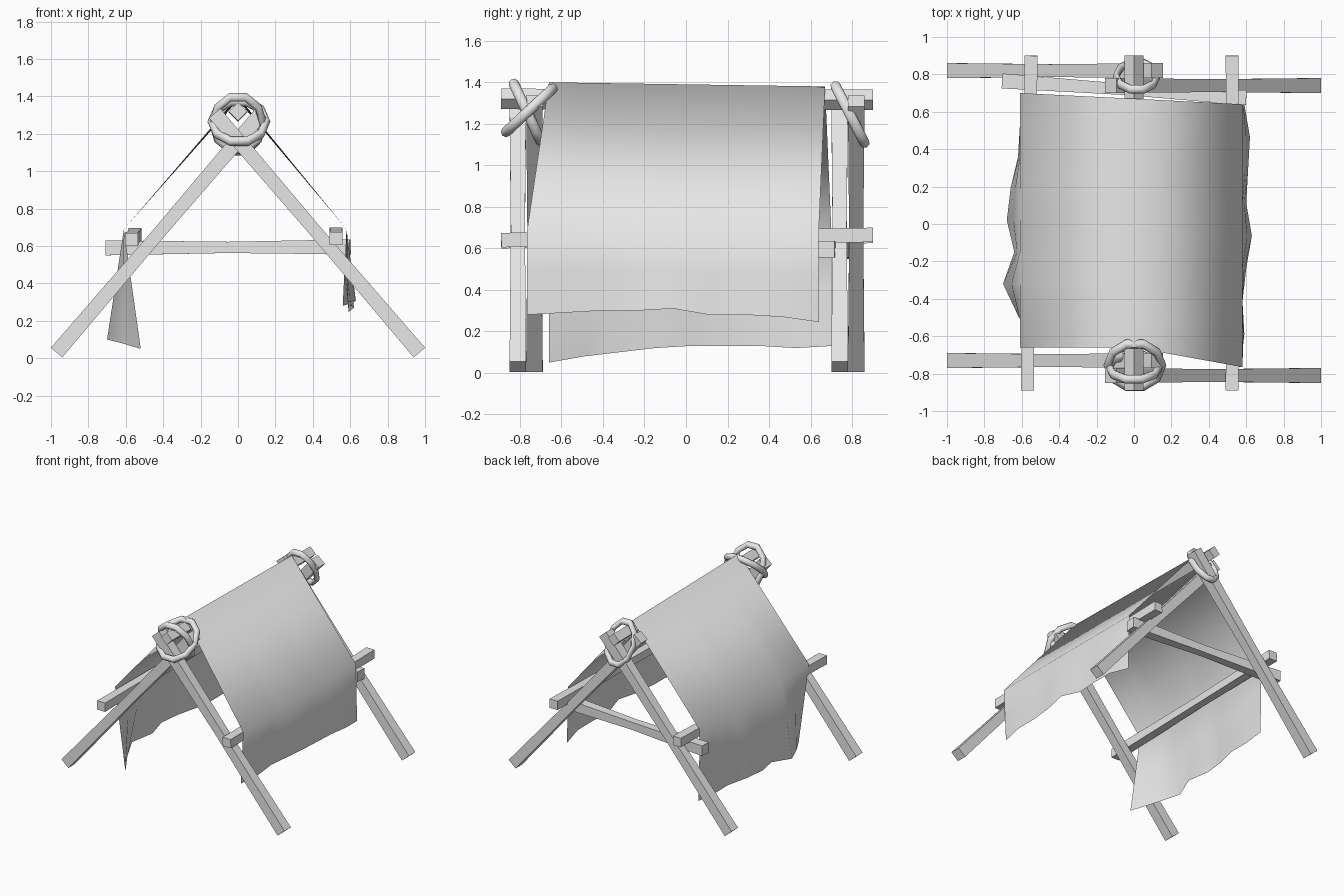
import bpy, bmesh, math
from mathutils import Vector

cube = bpy.data.objects.get("Cube")
if cube:
    bpy.data.objects.remove(cube)

GREY = (0.8, 0.8, 0.8, 1)
mat = bpy.data.materials.new("plain_grey")
mat.use_nodes = True
mat.diffuse_color = GREY
mat.node_tree.nodes["Principled BSDF"].inputs["Base Color"].default_value = GREY


def finish(name, bm, smooth=False):
    bmesh.ops.recalc_face_normals(bm, faces=bm.faces)
    for f in bm.faces:
        f.smooth = smooth
    mesh = bpy.data.meshes.new(name)
    bm.to_mesh(mesh)
    bm.free()
    mesh.materials.append(mat)
    obj = bpy.data.objects.new(name, mesh)
    bpy.context.collection.objects.link(obj)
    return obj


def beam(name, a, b, size, up, roll=0, waist=0.85):
    """Square rough-cut timber from a to b, slimmer at the middle."""
    a, b = Vector(a), Vector(b)
    axis = (b - a).normalized()
    side = axis.cross(Vector(up)).normalized()
    top = side.cross(axis)
    bm = bmesh.new()
    rings = []
    for t, s in ((0, 1), (0.5, waist), (1, 1)):
        ring = []
        for k in range(4):
            ang = roll + math.pi / 4 + k * math.pi / 2
            off = side * math.cos(ang) + top * math.sin(ang)
            ring.append(bm.verts.new(a.lerp(b, t) + off * size * s * math.sqrt(0.5)))
        rings.append(ring)
    for r, q in zip(rings, rings[1:]):
        for k in range(4):
            bm.faces.new((r[k], r[(k + 1) % 4], q[(k + 1) % 4], q[k]))
    bm.faces.new(rings[0])
    bm.faces.new(rings[-1])
    finish(name, bm)


# Crossed legs at both ends
for name, s, y in (("front_left_leg", 1, -0.81), ("front_right_leg", -1, -0.73),
                   ("back_left_leg", 1, 0.74), ("back_right_leg", -1, 0.82)):
    beam(name, (s * 0.97, y, 0.03), (-s * 0.125, y, 1.31), 0.08, (0, 1, 0))

# Ridge pole, side rails and rear crossbar
beam("ridge_pole", (0, -0.89, 1.32), (0, 0.9, 1.315), 0.07, (0, 0, 1), math.pi / 4, 1)
beam("left_rail", (0.525, -0.89, 0.64), (0.525, 0.9, 0.665), 0.07, (0, 0, 1))
beam("right_rail", (-0.57, -0.89, 0.635), (-0.55, 0.9, 0.66), 0.07, (0, 0, 1))
beam("rear_crossbar", (-0.705, 0.765, 0.59), (0.6, 0.675, 0.595), 0.08, (0, 0, 1), 0, 0.75)

# Draped cloth: ragged hems, straight eaves, one ridge
right_x = (-0.52, -0.62, -0.70, -0.64, -0.68, -0.66, -0.62, -0.61, -0.60)
right_z = (0.05, 0.08, 0.10, 0.12, 0.13, 0.13, 0.13, 0.12, 0.13)
left_x = (0.56, 0.59, 0.58, 0.60, 0.63, 0.60, 0.61, 0.62, 0.59)
left_z = (0.28, 0.29, 0.30, 0.30, 0.31, 0.28, 0.28, 0.27, 0.245)
bm = bmesh.new()
rows = []
last = len(right_x) - 1
for i in range(last + 1):
    t = i / last
    yr, yl, ym = -0.66 + 1.36 * t, -0.765 + 1.405 * t, -0.66 + 1.33 * t
    hem_r = Vector((right_x[i], yr, right_z[i]))
    hem_l = Vector((left_x[i], yl, left_z[i]))
    eave_r = Vector((-0.61, yr, 0.69))
    eave_l = Vector((0.58, yl, 0.69))
    ridge = Vector((0, ym, 1.40 - 0.02 * t))
    points = (hem_r, hem_r.lerp(eave_r, 0.5), eave_r, ridge,
              eave_l, hem_l.lerp(eave_l, 0.5), hem_l)
    rows.append([bm.verts.new(p) for p in points])
for r, q in zip(rows, rows[1:]):
    for k in range(len(r) - 1):
        bm.faces.new((r[k], r[k + 1], q[k + 1], q[k]))
finish("cloth_cover", bm, True)

# Lashing rings around the leg crossings
for name, loc, tilt, width in (
        ("front_ring_steep", (0.0, -0.765, 1.255), -65, 0.83),
        ("front_ring_shallow", (0.005, -0.755, 1.265), 43, 0.9),
        ("back_ring", (0.015, 0.79, 1.245), -63, 0.68)):
    bpy.ops.mesh.primitive_torus_add(major_segments=10, minor_segments=8,
                                     major_radius=0.162, minor_radius=0.025,
                                     location=loc, rotation=(math.radians(tilt), 0, 0))
    ring = bpy.context.object
    ring.name = name
    ring.scale.x = width
    ring.data.materials.append(mat)
    bpy.ops.object.shade_smooth()
